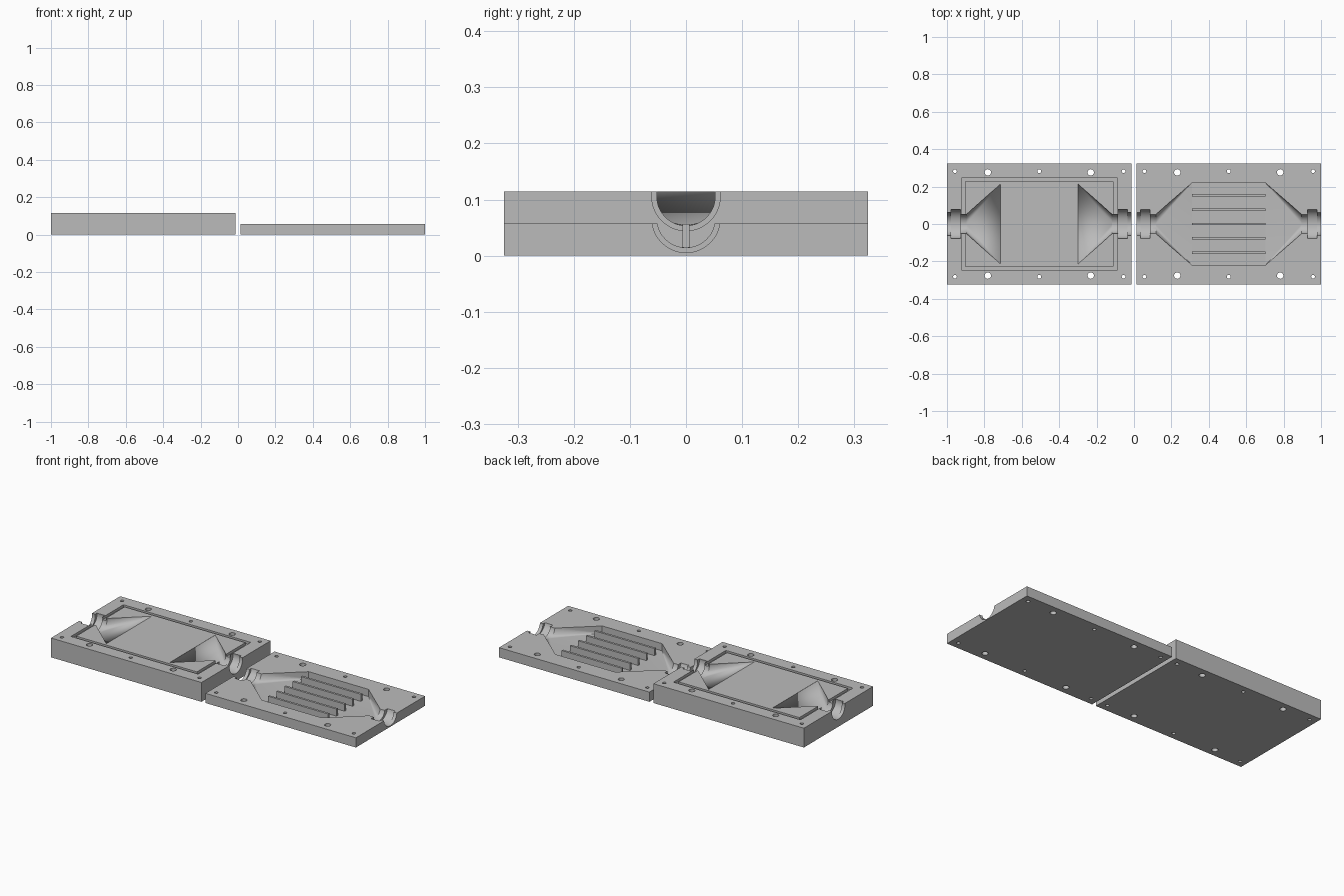
import bpy, bmesh, math
from mathutils import Matrix, Vector

cube = bpy.data.objects.get("Cube")
if cube:
    bpy.data.objects.remove(cube, do_unlink=True)

grey = bpy.data.materials.new("plain_grey")
grey.use_nodes = True
grey.diffuse_color = (0.5, 0.5, 0.5, 1)
grey.node_tree.nodes["Principled BSDF"].inputs["Base Color"].default_value = (0.5, 0.5, 0.5, 1)


def finish(bm, name):
    bmesh.ops.recalc_face_normals(bm, faces=bm.faces)
    mesh = bpy.data.meshes.new(name)
    bm.to_mesh(mesh)
    bm.free()
    mesh.materials.append(grey)
    ob = bpy.data.objects.new(name, mesh)
    bpy.context.collection.objects.link(ob)
    return ob


def box(name, x0, x1, y0, y1, z0, z1):
    bm = bmesh.new()
    size = Matrix.Diagonal((x1 - x0, y1 - y0, z1 - z0, 1))
    mid = Matrix.Translation(((x0 + x1) / 2, (y0 + y1) / 2, (z0 + z1) / 2))
    bmesh.ops.create_cube(bm, size=1, matrix=mid @ size)
    return finish(bm, name)


def rod_x(x0, x1, z, ry, rz):
    """Round or oval cutter lying along x."""
    bm = bmesh.new()
    m = (Matrix.Translation(((x0 + x1) / 2, 0, z)) @ Matrix.Diagonal((1, ry, rz, 1))
         @ Matrix.Rotation(math.pi / 2, 4, 'Y'))
    bmesh.ops.create_cone(bm, cap_ends=True, segments=48, radius1=1, radius2=1,
                          depth=abs(x1 - x0), matrix=m)
    return finish(bm, "cutter")


def drill(x, y, r):
    bm = bmesh.new()
    bmesh.ops.create_cone(bm, cap_ends=True, segments=24, radius1=r, radius2=r,
                          depth=1, matrix=Matrix.Translation((x, y, 0)))
    return finish(bm, "cutter")


def funnel(x_round, x_wide, axis, r, half_w, z0, z1):
    """Hull from a round port to a wide slot."""
    bm = bmesh.new()
    for i in range(48):
        a = math.tau * i / 48
        bm.verts.new((x_round, r * math.cos(a), axis + r * math.sin(a)))
    for y in (-half_w, half_w):
        for z in (z0, z1):
            bm.verts.new((x_wide, y, z))
    res = bmesh.ops.convex_hull(bm, input=bm.verts[:])
    loose = [v for v in bm.verts if not v.link_faces]
    bmesh.ops.delete(bm, geom=loose, context='VERTS')
    return finish(bm, "cutter")


def frame(cx, outer, inner, z0, z1):
    """Rectangular ring cutter."""
    bm = bmesh.new()
    rings = []
    for sx, sy in ((1, 1), (-1, 1), (-1, -1), (1, -1)):
        rings.append([bm.verts.new((cx + sx * w[0], sy * w[1], z))
                      for w, z in ((outer, z0), (inner, z0), (inner, z1), (outer, z1))])
    for i in range(4):
        a, b = rings[i], rings[(i + 1) % 4]
        for j in range(4):
            k = (j + 1) % 4
            bm.faces.new((a[j], a[k], b[k], b[j]))
    return finish(bm, "cutter")


def carve(ob, cutters):
    for c in cutters:
        c.hide_render = True
        mod = ob.modifiers.new("cut", 'BOOLEAN')
        mod.operation, mod.solver, mod.object = 'DIFFERENCE', 'EXACT', c
    dg = bpy.context.evaluated_depsgraph_get()
    mesh = bpy.data.meshes.new_from_object(ob.evaluated_get(dg))
    ob.modifiers.clear()
    ob.data = mesh
    for c in cutters:
        bpy.data.objects.remove(c, do_unlink=True)
    bpy.ops.object.select_all(action='DESELECT')
    ob.select_set(True)
    bpy.context.view_layer.objects.active = ob
    bpy.ops.object.shade_smooth_by_angle(angle=math.radians(30))


HALF = 0.4935
CENTRE = 0.5065


def ports_and_holes(cx, axis):
    """Stepped port at each end and the screw holes along both long edges."""
    cuts = []
    for s in (-1, 1):
        cuts.append(rod_x(cx + s * 0.46, cx + s * 0.53, axis, 0.061, 0.061))
        cuts.append(rod_x(cx + s * 0.42, cx + s * 0.473, axis, 0.078, 0.062))
        cuts.append(rod_x(cx + s * 0.388, cx + s * 0.43, axis, 0.052, 0.052))
        for u, r in ((-0.451, 0.01), (-0.275, 0.017), (0, 0.01), (0.275, 0.017), (0.451, 0.01)):
            cuts.append(drill(cx + u, s * (0.276 if r > 0.015 else 0.282), r))
    return cuts


# Thick plate: sealing groove and a shallow funnel at each end
top = 0.1145
axis = top - 0.009
thick = box("thick_plate", -CENTRE - HALF, -CENTRE + HALF, -0.324, 0.324, 0, top)
cuts = ports_and_holes(-CENTRE, axis)
for s in (-1, 1):
    cuts.append(funnel(-CENTRE + s * 0.39, -CENTRE + s * 0.208, axis, 0.0515, 0.213,
                       top - 0.0005, top + 0.01))
cuts.append(frame(-CENTRE, (0.417, 0.246), (0.396, 0.227), top - 0.015, top + 0.02))
carve(thick, cuts)

# Thin plate: deep pocket with funnels
top = 0.0575
axis = top + 0.009
floor = 0.0145
thin = box("thin_plate", CENTRE - HALF, CENTRE + HALF, -0.324, 0.324, 0, top)
cuts = ports_and_holes(CENTRE, axis)
cuts.append(box("cutter", CENTRE - 0.197, CENTRE + 0.197, -0.22, 0.22, floor, top + 0.05))
for s in (-1, 1):
    cuts.append(funnel(CENTRE + s * 0.39, CENTRE + s * 0.196, axis, 0.0515, 0.2199,
                       floor, top + 0.04))
carve(thin, cuts)

# Upright fins in the pocket
for i in range(-2, 3):
    y = i * 0.0765
    box("fin_%d" % (i + 3), CENTRE - 0.197, CENTRE + 0.197, y - 0.0065, y + 0.0065,
        floor - 0.004, top - 0.001)
